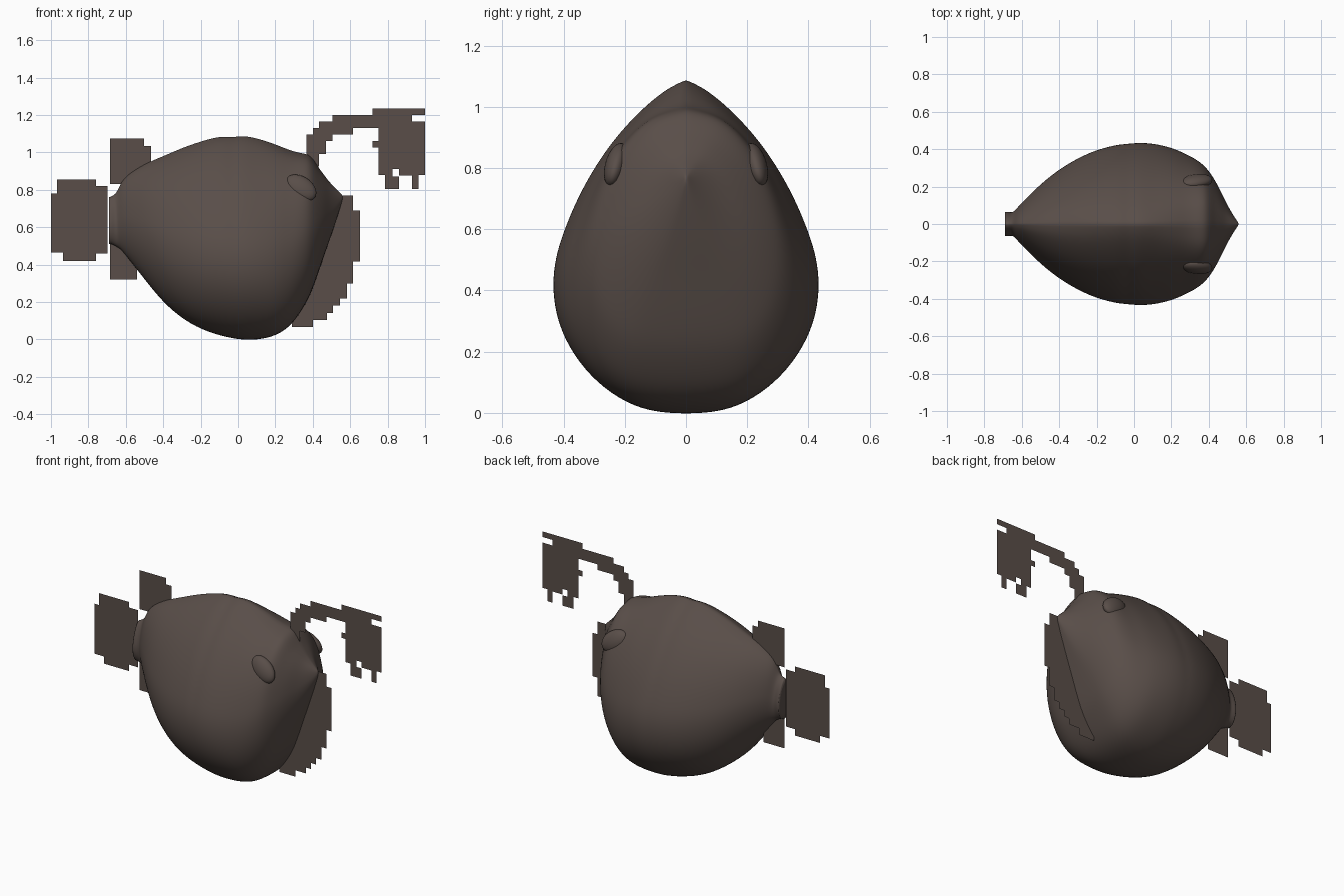
import bpy, bmesh, math
from mathutils import Matrix

default = bpy.data.objects.get("Cube")
if default:
    bpy.data.objects.remove(default)

# One dark brown skin for everything
skin = bpy.data.materials.new("dark brown skin")
skin.use_nodes = True
colour = (0.10, 0.076, 0.066, 1)
skin.diffuse_color = colour
shader = skin.node_tree.nodes["Principled BSDF"]
shader.inputs["Base Color"].default_value = colour
shader.inputs["Roughness"].default_value = 0.8


def finish(bm, name, smooth):
    """Turn a bmesh into a named object with the skin material."""
    mesh = bpy.data.meshes.new(name)
    bm.to_mesh(mesh)
    bm.free()
    mesh.materials.append(skin)
    obj = bpy.data.objects.new(name, mesh)
    bpy.context.collection.objects.link(obj)
    for poly in mesh.polygons:
        poly.use_smooth = smooth
    return obj


def plate(name, columns):
    """Flat stepped fin in the middle plane, from (x0, x1, z0, z1) columns."""
    bm = bmesh.new()
    for x0, x1, z0, z1 in columns:
        corners = [(x0, 0, z0), (x1, 0, z0), (x1, 0, z1), (x0, 0, z1)]
        bm.faces.new([bm.verts.new(c) for c in corners])
    return finish(bm, name, False)


def fullness(x):
    """Exponent that rounds the section out towards the face and the tail."""
    if x > .1:
        return 1 - .4 * min(1, (x - .1) / .27)
    return 1 - .15 * min(1, max(0, -x - .1) / .3)


# Egg-shaped half section, pointed on top: (width fraction, height fraction)
half_section = [(0, 0), (.28, .008), (.5, .045), (.71, .11), (.88, .2),
                (.975, .295), (1, .39), (.975, .47), (.92, .54), (.84, .62),
                (.74, .7), (.615, .78), (.48, .85), (.31, .92), (.14, .975), (0, 1)]
section = half_section + [(-w, h) for w, h in half_section[-2:0:-1]]
ridge_index = len(half_section) - 1

# Body stations from tail to snout: x, top, bottom, half width
stations = [
    (-.69, .76, .51, .065), (-.675, .765, .51, .066), (-.65, .78, .495, .06),
    (-.63, .83, .485, .08), (-.6, .875, .45, .115), (-.5, .94, .32, .215),
    (-.4, .98, .195, .295), (-.3, 1.025, .11, .355), (-.2, 1.06, .052, .4),
    (-.09, 1.09, .016, .428), (-.03, 1.08, .004, .432), (.02, 1.092, -.004, .438),
    (.1, 1.078, -.006, .435), (.2, 1.045, .015, .412), (.27, 1.015, .06, .38),
    (.32, 1, .12, .355), (.37, .993, .2, .32), (.4, .97, .27, .285),
    (.43, .92, .355, .24), (.46, .88, .445, .185), (.49, .84, .53, .12),
    (.52, .81, .62, .065), (.545, .785, .7, .025), (.56, .77, .75, .004)]

bm = bmesh.new()
rings = []
for x, top, bottom, width in stations:
    power = fullness(x)
    rings.append([bm.verts.new((x, math.copysign(abs(w) ** power, w) * width,
                                bottom + h * (top - bottom)))
                  for w, h in section])
count = len(section)
for a, b in zip(rings, rings[1:]):
    for i in range(count):
        j = (i + 1) % count
        bm.faces.new((a[i], a[j], b[j], b[i]))
bm.faces.new(rings[0])
bm.faces.new(rings[-1])
bmesh.ops.recalc_face_normals(bm, faces=bm.faces)

# Keep the back ridge and the tail stub rim crisp under subdivision
crease = bm.edges.layers.float.new("crease_edge")
for a, b in zip(rings, rings[1:]):
    bm.edges.get((a[ridge_index], b[ridge_index]))[crease] = 0.5
for i in range(count):
    bm.edges.get((rings[0][i], rings[0][(i + 1) % count]))[crease] = 1
body = finish(bm, "body", True)
subdivision = body.modifiers.new("smooth skin", "SUBSURF")
subdivision.levels = subdivision.render_levels = 2

# Eyes: flattened ovals leaning in at the top, mirrored left and right
for side, name in ((1, "left_eye"), (-1, "right_eye")):
    bm = bmesh.new()
    bmesh.ops.create_uvsphere(bm, u_segments=32, v_segments=16, radius=1)
    place = (Matrix.Translation((.335, side * .228, .81))
             @ Matrix.Rotation(side * math.radians(16), 4, "X")
             @ Matrix.Rotation(math.radians(35), 4, "Y")
             @ Matrix.Diagonal((.093, .036, .062, 1)))
    bmesh.ops.transform(bm, matrix=place, verts=bm.verts)
    finish(bm, name, True)

# Flat stepped fins
plate("tail_fin", [
    (-1, -.968, .465, .78), (-.968, -.935, .465, .855),
    (-.935, -.76, .42, .855), (-.76, -.697, .46, .82)])
plate("dorsal_fin", [(-.685, -.503, .83, 1.075), (-.503, -.465, .83, 1.035)])
plate("anal_fin", [(-.685, -.54, .32, .51)])
plate("chin_fin", [
    (.29, .40, .065, .5), (.40, .475, .105, .6), (.475, .508, .142, .75),
    (.508, .545, .18, .77), (.545, .583, .22, .77), (.583, .615, .30, .77),
    (.615, .652, .417, .69)])

# Lure: stepped stalk and ragged hanging bait
plate("lure_stalk", [
    (.365, .40, .9, 1.095), (.40, .433, .925, 1.13), (.433, .47, .99, 1.165),
    (.47, .505, 1.06, 1.165), (.505, .615, 1.095, 1.2), (.615, .72, 1.13, 1.2)])
plate("lure_bait", [
    (.72, .75, 1.13, 1.235), (.72, .75, 1.025, 1.06), (.75, .785, .88, 1.235),
    (.785, .825, .805, 1.235), (.825, .86, .91, 1.235), (.825, .86, .805, .87),
    (.86, .93, .875, 1.235), (.93, .965, .805, 1.165), (.965, 1, .88, 1.165),
    (.93, 1, 1.2, 1.235)])
